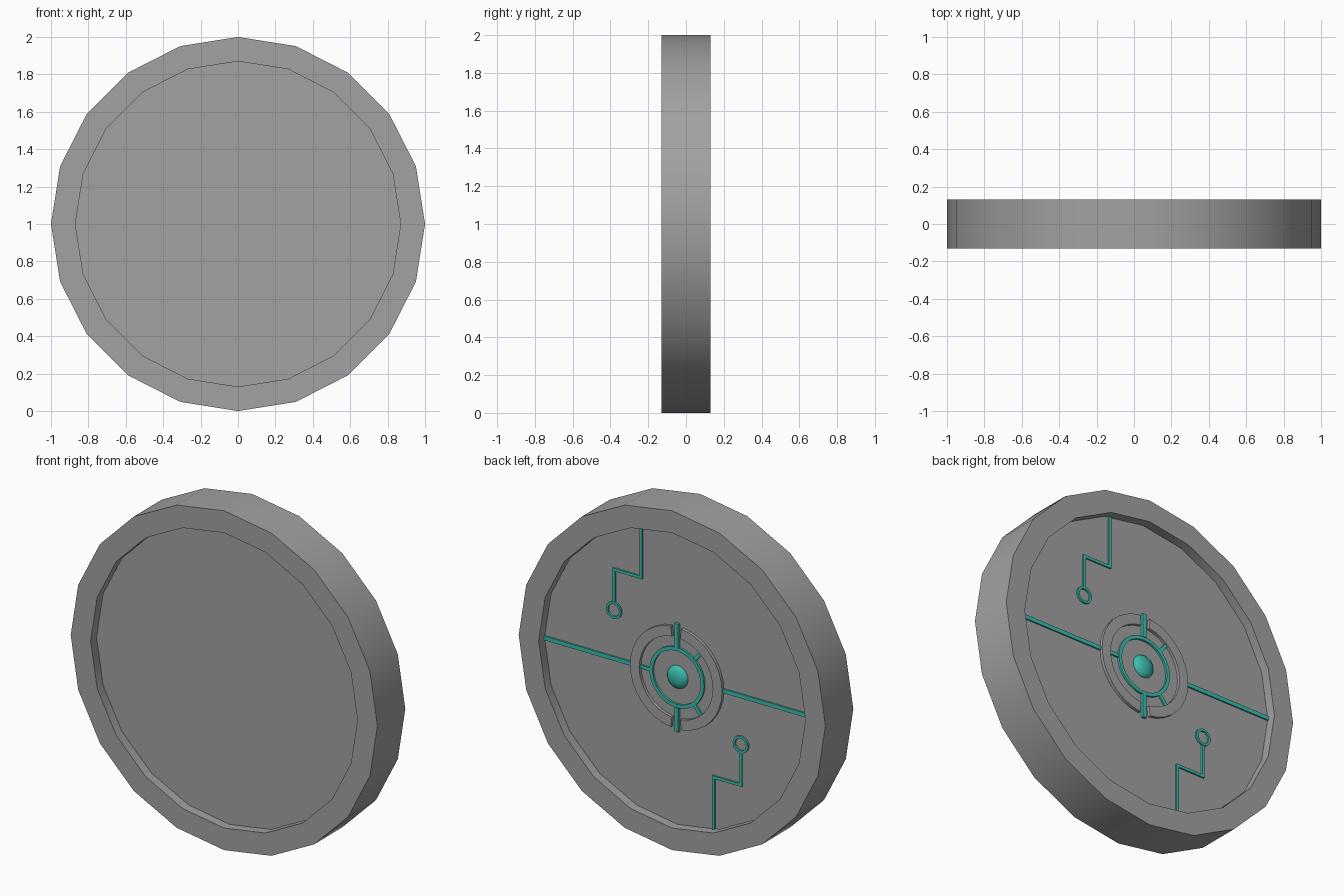
import bpy, bmesh
from math import sin, cos, pi, radians, hypot, atan2

cube = bpy.data.objects.get("Cube")
if cube:
    bpy.data.objects.remove(cube, do_unlink=True)


def material(name, rgb):
    m = bpy.data.materials.new(name)
    m.use_nodes = True
    m.diffuse_color = (*rgb, 1)
    m.node_tree.nodes["Principled BSDF"].inputs["Base Color"].default_value = (*rgb, 1)
    return m


GREY = material("grey metal", (0.36, 0.36, 0.36))
TEAL = material("teal glow", (0.045, 0.52, 0.42))
MID = 1.0        # height of the disc centre
PANEL = 0.075    # recessed panel depth position


def finish(name, bm, mat):
    bmesh.ops.remove_doubles(bm, verts=bm.verts, dist=1e-5)
    bmesh.ops.recalc_face_normals(bm, faces=bm.faces)
    mesh = bpy.data.meshes.new(name)
    bm.to_mesh(mesh)
    bm.free()
    mesh.materials.append(mat)
    ob = bpy.data.objects.new(name, mesh)
    bpy.context.collection.objects.link(ob)
    bpy.ops.object.select_all(action='DESELECT')
    ob.select_set(True)
    bpy.context.view_layer.objects.active = ob
    bpy.ops.object.shade_smooth_by_angle(angle=radians(35))
    return ob


def lathe(name, profile, segs, mat, x=0, z=0, start=0, sweep=360, closed=True):
    """Turn a (radius, y) profile about an axis along y."""
    bm = bmesh.new()
    rows = []
    for i in range(segs + 1):
        a = radians(start + sweep * i / segs)
        rows.append([bm.verts.new((x + r * cos(a), y, MID + z + r * sin(a)))
                     for r, y in profile])
    n = len(profile)
    for a, b in zip(rows, rows[1:]):
        for j in range(n if closed else n - 1):
            k = (j + 1) % n
            bm.faces.new((a[j], a[k], b[k], b[j]))
    if sweep < 360:
        bm.faces.new(rows[0])
        bm.faces.new(rows[-1])
    bmesh.ops.remove_doubles(bm, verts=bm.verts, dist=1e-5)
    bmesh.ops.dissolve_degenerate(bm, edges=bm.edges, dist=1e-5)
    return finish(name, bm, mat)


def ring_profile(inner, outer, height):
    return [(inner, PANEL - 0.005), (outer, PANEL - 0.005),
            (outer, PANEL + height), (inner, PANEL + height)]


def strip(name, p, q, width, height=0.009):
    """Thin bar on the back panel between two (x, z) points."""
    dx, dz = q[0] - p[0], q[1] - p[1]
    length = hypot(dx, dz)
    ux, uz = dx / length, dz / length
    bm = bmesh.new()
    bmesh.ops.create_cube(bm, size=1)
    for v in bm.verts:
        s, t = v.co.x * length, v.co.z * width
        v.co = ((p[0] + q[0]) / 2 + s * ux - t * uz,
                PANEL + height * (v.co.y + 0.5),
                MID + (p[1] + q[1]) / 2 + s * uz + t * ux)
    return finish(name, bm, TEAL)


# Disc body with a raised rim on both faces
lathe("disc_body", [(0, -PANEL), (0.87, -PANEL), (0.87, -0.13), (1, -0.13),
                    (1, 0.13), (0.87, 0.13), (0.87, PANEL), (0, PANEL)],
      20, GREY, closed=False)

# Split grey collar around the hub
for side, start in (("right", 96.5), ("left", -83.5)):
    lathe("collar_" + side, ring_profile(0.24, 0.30, 0.018), 16, GREY,
          start=start, sweep=167)

# Teal hub ring and domed centre
lathe("hub_ring", ring_profile(0.157, 0.178, 0.012), 32, TEAL)
dome = [(0.067 * cos(i * pi / 12), PANEL + 0.032 * sin(i * pi / 12)) for i in range(7)]
lathe("hub_dome", dome, 24, TEAL, closed=False)

# Spokes joining the hub ring to the collar
for i, deg in enumerate((0, 130, 230)):
    c, s = cos(radians(deg)), sin(radians(deg))
    strip(f"hub_spoke_{i + 1}", (0.17 * c, 0.17 * s), (0.24 * c, 0.24 * s), 0.022)

# Circuit lines, repeated by a half turn
for side, k in (("upper", 1), ("lower", -1)):
    strip("collar_bar_" + side, (0, 0.175 * k), (0, 0.318 * k), 0.025, 0.016)
    strip("cross_line_" + side, (0.30 * k, 0), (0.868 * k, 0), 0.024)
    strip("trace_outer_" + side, (0.236 * k, 0.838 * k), (0.236 * k, 0.517 * k), 0.017)
    strip("trace_step_" + side, (0.228 * k, 0.525 * k), (0.422 * k, 0.525 * k), 0.017)
    strip("trace_inner_" + side, (0.414 * k, 0.533 * k), (0.414 * k, 0.33 * k), 0.017)
    lathe("trace_ring_" + side, ring_profile(0.036, 0.05, 0.01), 20, TEAL,
          x=0.414 * k, z=0.285 * k)
